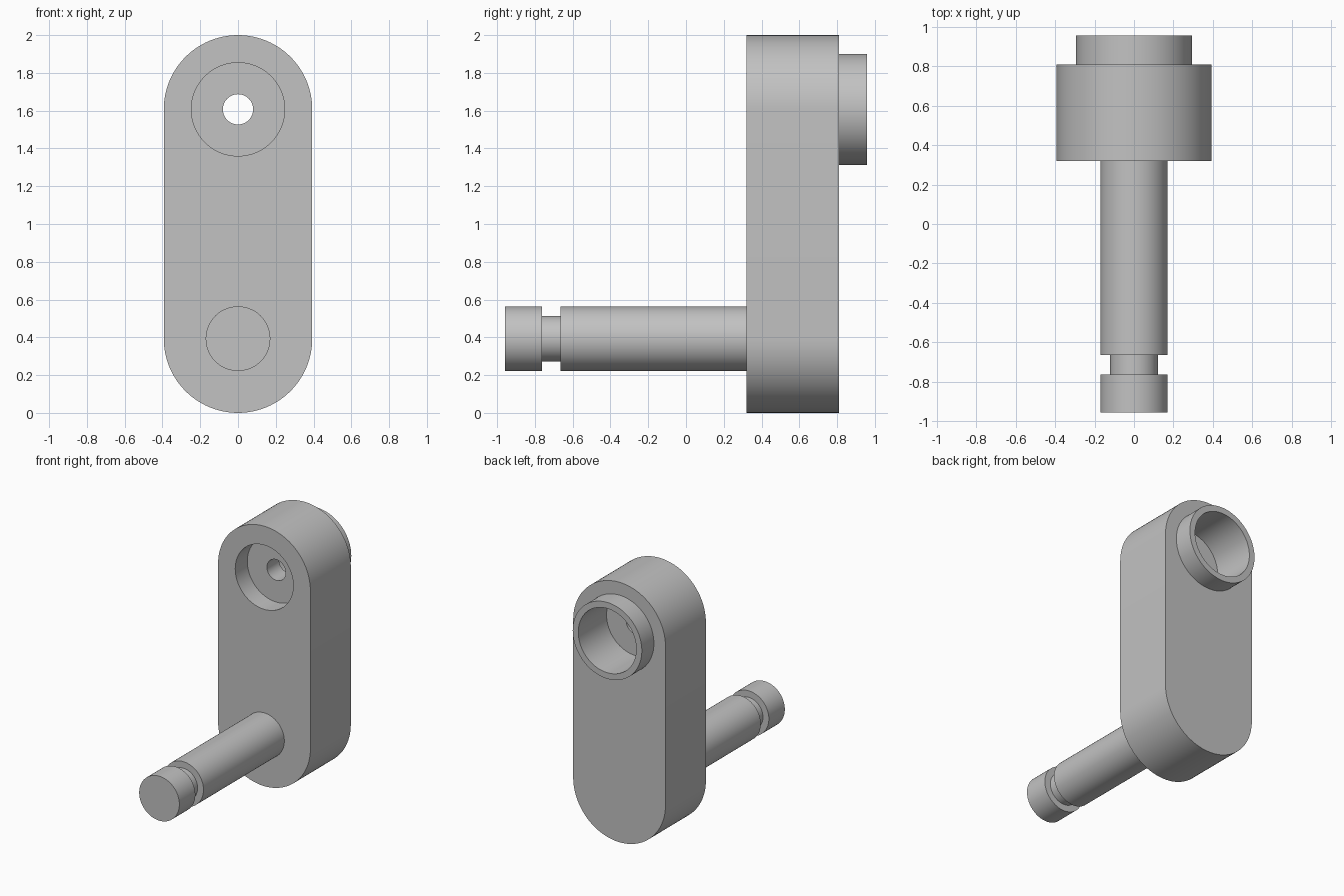
import bpy
import bmesh
from math import cos, sin, tau, pi, radians

cube = bpy.data.objects.get("Cube")
if cube:
    bpy.data.objects.remove(cube, do_unlink=True)

SEG = 96
R = 0.393                      # radius of the rounded link ends
LOW, HIGH = R, 2 - R           # heights of the shaft and bore axes
FRONT, BACK, END = 0.319, 0.81, 0.957

grey = bpy.data.materials.new("plain grey")
grey.use_nodes = True
colour = (0.54, 0.54, 0.54, 1)
grey.diffuse_color = colour
bsdf = next(n for n in grey.node_tree.nodes if n.type == 'BSDF_PRINCIPLED')
bsdf.inputs["Base Color"].default_value = colour
bsdf.inputs["Roughness"].default_value = 0.6


def ring(bm, r, y, z):
    """Circle of vertices around an axis parallel to y."""
    return [bm.verts.new((r * cos(tau * i / SEG), y, z + r * sin(tau * i / SEG)))
            for i in range(SEG)]


def stadium(bm, y):
    """Upright slot outline: one half circle at each axis."""
    half = SEG // 2
    return [bm.verts.new((R * cos(pi * i / half + start), y, z + R * sin(pi * i / half + start)))
            for z, start in ((HIGH, 0), (LOW, pi)) for i in range(half + 1)]


def skin(bm, loops):
    """Join consecutive loops with quads."""
    for a, b in zip(loops, loops[1:]):
        n = len(a)
        for i in range(n):
            j = (i + 1) % n
            bm.faces.new((a[i], a[j], b[j], b[i]))


def fill_between(bm, *loops):
    """Flat face bounded by an outline and a hole."""
    edges = [bm.edges.get((l[i - 1], l[i])) for l in loops for i in range(len(l))]
    bmesh.ops.triangle_fill(bm, use_beauty=True, edges=edges)


def finish(bm, name):
    bmesh.ops.recalc_face_normals(bm, faces=bm.faces[:])
    mesh = bpy.data.meshes.new(name)
    bm.to_mesh(mesh)
    bm.free()
    mesh.materials.append(grey)
    obj = bpy.data.objects.new(name, mesh)
    bpy.context.collection.objects.link(obj)
    bpy.ops.object.select_all(action='DESELECT')
    obj.select_set(True)
    bpy.context.view_layer.objects.active = obj
    bpy.ops.object.shade_smooth_by_angle(angle=radians(30))
    return obj


# Link body with front counterbore, through hole, rear bore and raised boss
bm = bmesh.new()
bore_profile = [(0.247, FRONT), (0.247, 0.466), (0.08, 0.466), (0.08, 0.613),
                (0.247, 0.613), (0.247, END), (0.294, END), (0.294, BACK)]
bore = [ring(bm, r, y, HIGH) for r, y in bore_profile]
outline = [stadium(bm, FRONT), stadium(bm, BACK)]
skin(bm, bore)
skin(bm, outline)
fill_between(bm, outline[0], bore[0])
fill_between(bm, outline[1], bore[-1])
finish(bm, "link_body")

# Shaft with retaining groove, seated slightly into the body
bm = bmesh.new()
shaft_profile = [(0.171, -END), (0.171, -0.763), (0.121, -0.763),
                 (0.121, -0.664), (0.171, -0.664), (0.171, FRONT + 0.01)]
shaft = [ring(bm, r, y, LOW) for r, y in shaft_profile]
skin(bm, shaft)
bm.faces.new(shaft[0])
bm.faces.new(shaft[-1])
finish(bm, "grooved_shaft")
